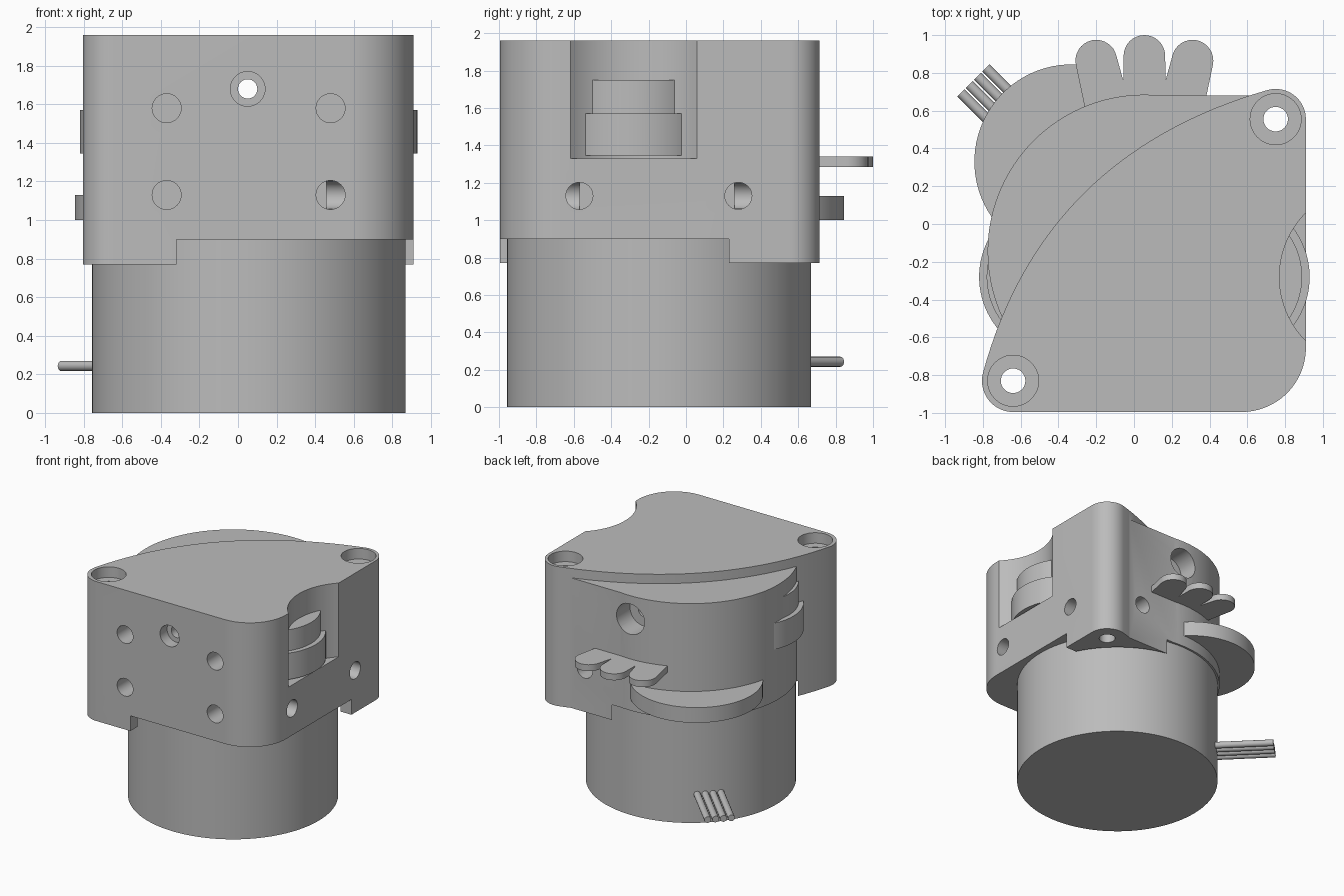
import bpy, bmesh, math
from mathutils import Vector, Matrix

if "Cube" in bpy.data.objects:
    bpy.data.objects.remove(bpy.data.objects["Cube"], do_unlink=True)

grey = bpy.data.materials.new("plain grey")
grey.use_nodes = True
COLOUR = (0.5, 0.5, 0.5, 1)
grey.diffuse_color = COLOUR
grey.node_tree.nodes["Principled BSDF"].inputs["Base Color"].default_value = COLOUR


def finish(name, bm):
    bmesh.ops.recalc_face_normals(bm, faces=bm.faces)
    mesh = bpy.data.meshes.new(name)
    bm.to_mesh(mesh)
    bm.free()
    mesh.materials.append(grey)
    ob = bpy.data.objects.new(name, mesh)
    bpy.context.collection.objects.link(ob)
    return ob


def prism(name, outline, z0, z1):
    bm = bmesh.new()
    face = bm.faces.new([bm.verts.new((x, y, z0)) for x, y in outline])
    up = bmesh.ops.extrude_face_region(bm, geom=[face])["geom"]
    bmesh.ops.translate(bm, vec=(0, 0, z1 - z0),
                        verts=[g for g in up if isinstance(g, bmesh.types.BMVert)])
    return finish(name, bm)


def rod(name, start, end, radius, segments=48):
    a, b = Vector(start), Vector(end)
    bm = bmesh.new()
    turn = (b - a).to_track_quat('Z', 'Y').to_matrix().to_4x4()
    bmesh.ops.create_cone(bm, cap_ends=True, segments=segments, radius1=radius,
                          radius2=radius, depth=(b - a).length,
                          matrix=Matrix.Translation((a + b) / 2) @ turn)
    return finish(name, bm)


def disc(name, x, y, z0, z1, radius, segments=96):
    return rod(name, (x, y, z0), (x, y, z1), radius, segments)


def rect(x0, x1, y0, y1):
    return [(x0, y0), (x1, y0), (x1, y1), (x0, y1)]


def arc(x, y, radius, a0, a1, steps=16):
    angles = [math.radians(a0 + (a1 - a0) * i / steps) for i in range(steps + 1)]
    return [(x + radius * math.cos(a), y + radius * math.sin(a)) for a in angles]


def combine(target, other, operation='DIFFERENCE'):
    mod = target.modifiers.new("combine", 'BOOLEAN')
    mod.operation, mod.solver, mod.object = operation, 'EXACT', other
    bpy.context.view_layer.objects.active = target
    bpy.ops.object.modifier_apply(modifier=mod.name)
    bpy.data.objects.remove(other, do_unlink=True)


MX, MY = 0.055, -0.145          # motor axis
SCREWS = [(-0.64, -0.83), (0.75, 0.555)]
parts = []

# Housing outline: three rounded corners and a bowed diagonal
front_post = arc(*SCREWS[0], 0.165, 165, 270)
back_post = arc(*SCREWS[1], 0.16, 0, 106)
p0, p2, ctrl = Vector(back_post[-1]), Vector(front_post[0]), Vector((-0.485, 0.365))
bow = [tuple(p0 * (1 - t) ** 2 + ctrl * 2 * t * (1 - t) + p2 * t * t)
       for t in [i / 32 for i in range(1, 32)]]
outline = front_post + arc(0.57, -0.655, 0.34, 270, 360, 24) + back_post + bow
housing = prism("housing", outline, 0.77, 1.96)

# Lower round shoulder and flat back wall
combine(housing, disc("shoulder", MX, MY, 0.77, 1.88, 0.83), 'UNION')
combine(housing, prism("back_wall", rect(0.05, 0.7, 0, 0.68), 0.77, 1.88), 'UNION')

# Underside, leaving two screw feet
combine(housing, disc("motor_clearance", MX, MY, 0.5, 0.9, 0.842))
combine(housing, prism("foot_clearance", rect(-0.32, 1.2, -1.2, 0.23), 0.5, 0.9))

# Wheel notch in the side
combine(housing, disc("notch", 1.25, -0.28, 1.33, 2.2, 0.48))

# Countersunk vertical screw holes
for x, y in SCREWS:
    combine(housing, disc("screw_hole", x, y, 0.5, 2.2, 0.065, 32))
    combine(housing, disc("screw_recess", x, y, 1.87, 2.2, 0.135, 48))

# Front, side and back mounting holes
for x, z, depth in [(-0.37, 1.58, 0.25), (0.48, 1.58, 0.25),
                    (-0.37, 1.13, 0.25), (0.48, 1.13, 0.43)]:
    combine(housing, rod("front_hole", (x, -1.3, z), (x, depth - 1, z), 0.075, 32))
for y in (-0.57, 0.28):
    combine(housing, rod("side_hole", (1.3, y, 1.13), (0.46, y, 1.13), 0.072, 32))
combine(housing, rod("back_hole", (0.48, 1.2, 1.13), (0.48, 0.26, 1.13), 0.072, 32))

# Feed passage, wider at both ends
for y0, y1, radius in [(-1.3, 1.3, 0.05), (-1.3, -0.9, 0.09), (0.5, 1.3, 0.13)]:
    combine(housing, rod("feed_hole", (0.05, y0, 1.68), (0.05, y1, 1.68), radius, 40))
parts.append(housing)

# Motor
parts.append(disc("motor", MX, MY, 0, 0.93, 0.813, 128))

# Pair of stepped wheels
for side, x in (("left", 0.5), ("right", -0.39)):
    parts.append(disc(side + "_wheel_lower", x, -0.28, 1.345, 1.57, 0.43))
    parts.append(disc(side + "_wheel_upper", x, -0.28, 1.56, 1.75, 0.39))

# Adjusting dial
parts.append(disc("dial", -0.33, 0.33, 1.0, 1.13, 0.515))

# Three-lobed lever
lobes = ([(-0.215, 0.4)] + arc(-0.2, 0.865, 0.11, 192, 12) + [(-0.057, 0.76)]
         + arc(MX, 0.89, 0.11, 180, 0) + [(0.167, 0.76)]
         + arc(0.31, 0.865, 0.11, 168, -12) + [(0.325, 0.4)])
parts.append(prism("lever", lobes, 1.285, 1.34))

# Motor wires
out, across = Vector((-1, 1, 0)).normalized(), Vector((1, 1, 0)).normalized()
for i in range(4):
    base = Vector((MX, MY, 0.243)) + across * (i - 1.5) * 0.062
    parts.append(rod(f"wire_{i + 1}", base + out * 0.7, base + out * 1.28, 0.027, 16))

# Smooth round walls, crisp edges
bpy.ops.object.select_all(action='DESELECT')
for ob in parts:
    ob.select_set(True)
bpy.context.view_layer.objects.active = housing
bpy.ops.object.shade_smooth_by_angle(angle=math.radians(30))
